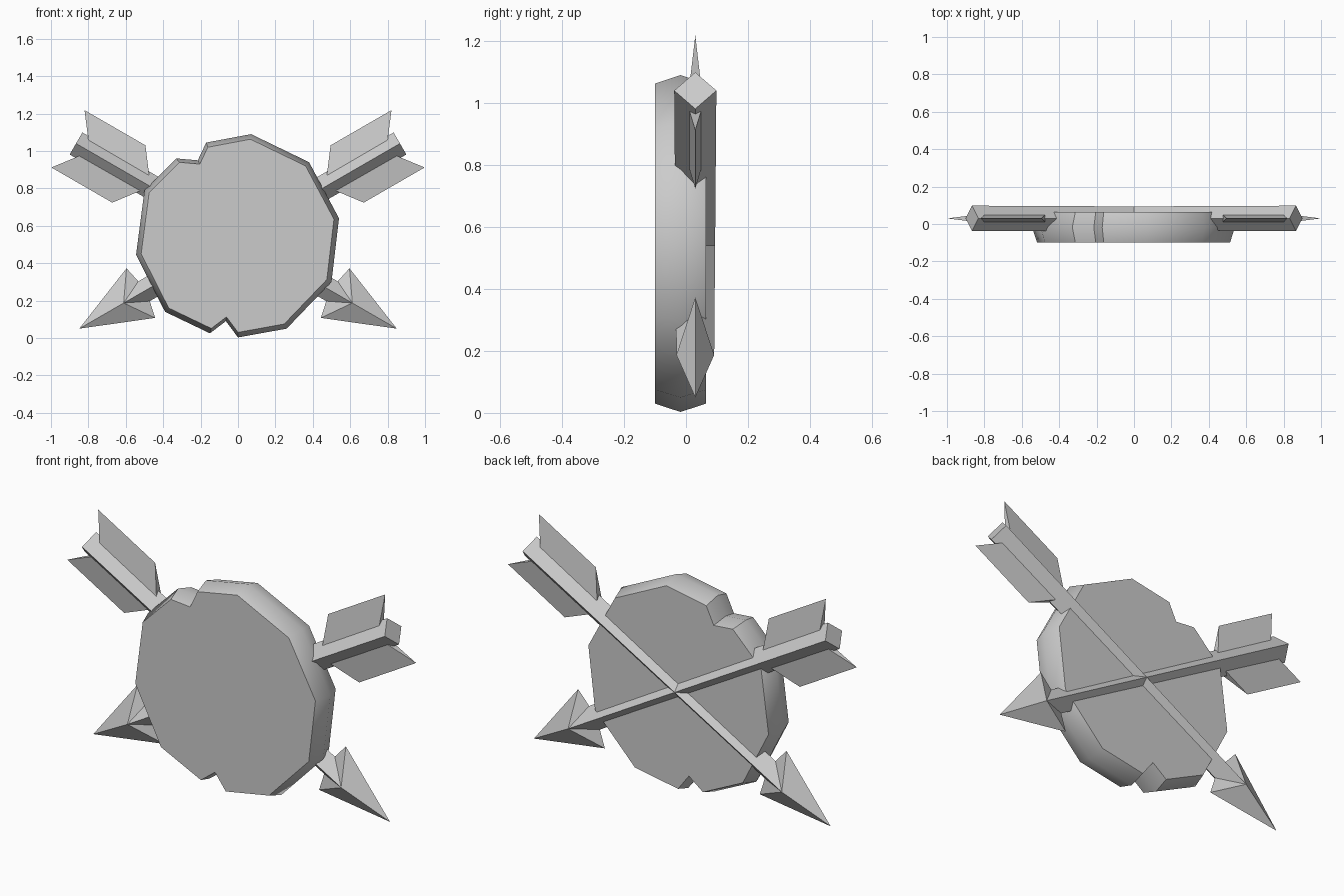
import bpy, math
from mathutils import Vector

if "Cube" in bpy.data.objects:
    bpy.data.objects.remove(bpy.data.objects["Cube"])

CZ = 0.54   # height of the crossing point
AY = 0.03   # depth of the arrow axis


def make(name, verts, faces):
    me = bpy.data.meshes.new(name)
    me.from_pydata([tuple(v) for v in verts], [], faces)
    me.validate()
    ob = bpy.data.objects.new(name, me)
    bpy.context.collection.objects.link(ob)
    # consistent outward normals
    bpy.ops.object.select_all(action='DESELECT')
    bpy.context.view_layer.objects.active = ob
    ob.select_set(True)
    bpy.ops.object.mode_set(mode='EDIT')
    bpy.ops.mesh.select_all(action='SELECT')
    bpy.ops.mesh.normals_make_consistent(inside=False)
    bpy.ops.object.mode_set(mode='OBJECT')
    return ob


# Notched shield: one outline, three rings with a bulging rim
outline = [(0.07, 1.09), (0.38, 0.94), (0.54, 0.64), (0.50, 0.30), (0.26, 0.05),
           (0.0, 0.003), (-0.065, 0.09), (-0.15, 0.025), (-0.39, 0.14), (-0.545, 0.445),
           (-0.50, 0.79), (-0.33, 0.96), (-0.215, 0.95), (-0.17, 1.045)]
n = len(outline)
verts = [(x * s, y, 0.545 + (z - 0.545) * s)
         for y, s in ((-0.1, 0.95), (-0.018, 1.0), (0.065, 0.95)) for x, z in outline]
faces = [tuple(range(n)), tuple(range(2 * n, 3 * n))]
for r in (0, n):
    faces += [(r + i, r + (i + 1) % n, r + n + (i + 1) % n, r + n + i) for i in range(n)]
make("shield", verts, faces)
bpy.ops.object.shade_smooth_by_angle(angle=math.radians(45))


def arrow(side, label):
    # t runs along the arrow towards the tip, p across it, y is depth
    c, s = math.cos(math.pi / 6), math.sin(math.pi / 6)

    def P(t, p, y):
        return Vector((side * (c * t + s * p), AY + y, CZ - s * t + c * p))

    # Diamond shaft that merges into a barbed head
    a, b = 0.068, 0.061
    v = [P(-1, a, 0), P(-1, 0, -a), P(-1, -a, 0), P(-1, 0, a),
         P(0.58, b, 0), P(0.706, 0, -b), P(0.58, -b, 0), P(0.706, 0, b),
         P(0.6, 0.153, 0), P(0.6, -0.153, 0), P(0.98, 0, 0)]
    f = [(0, 1, 2, 3)]
    f += [(i, (i + 1) % 4, 4 + (i + 1) % 4, 4 + i) for i in range(4)]
    for ridge in (5, 7):
        f += [(4, 8, ridge), (6, 9, ridge), (8, 10, ridge), (9, 10, ridge)]
    make(label + "_arrow", v, f)

    # Swept fletching fins, wedge-shaped with a sharp outer edge
    for k, where in ((1, "upper"), (-1, "lower")):
        h, r = 0.02, 0.04
        v = [P(-0.945, k * r, -h), P(-0.945, k * r, h), P(-0.57, k * r, h), P(-0.57, k * r, -h),
             P(-1.05, k * 0.177, 0), P(-0.674, k * 0.177, 0)]
        f = [(0, 1, 2, 3), (0, 3, 5, 4), (1, 2, 5, 4), (0, 1, 4), (3, 2, 5)]
        make(label + "_" + where + "_fin", v, f)


arrow(1, "right_pointing")
arrow(-1, "left_pointing")
